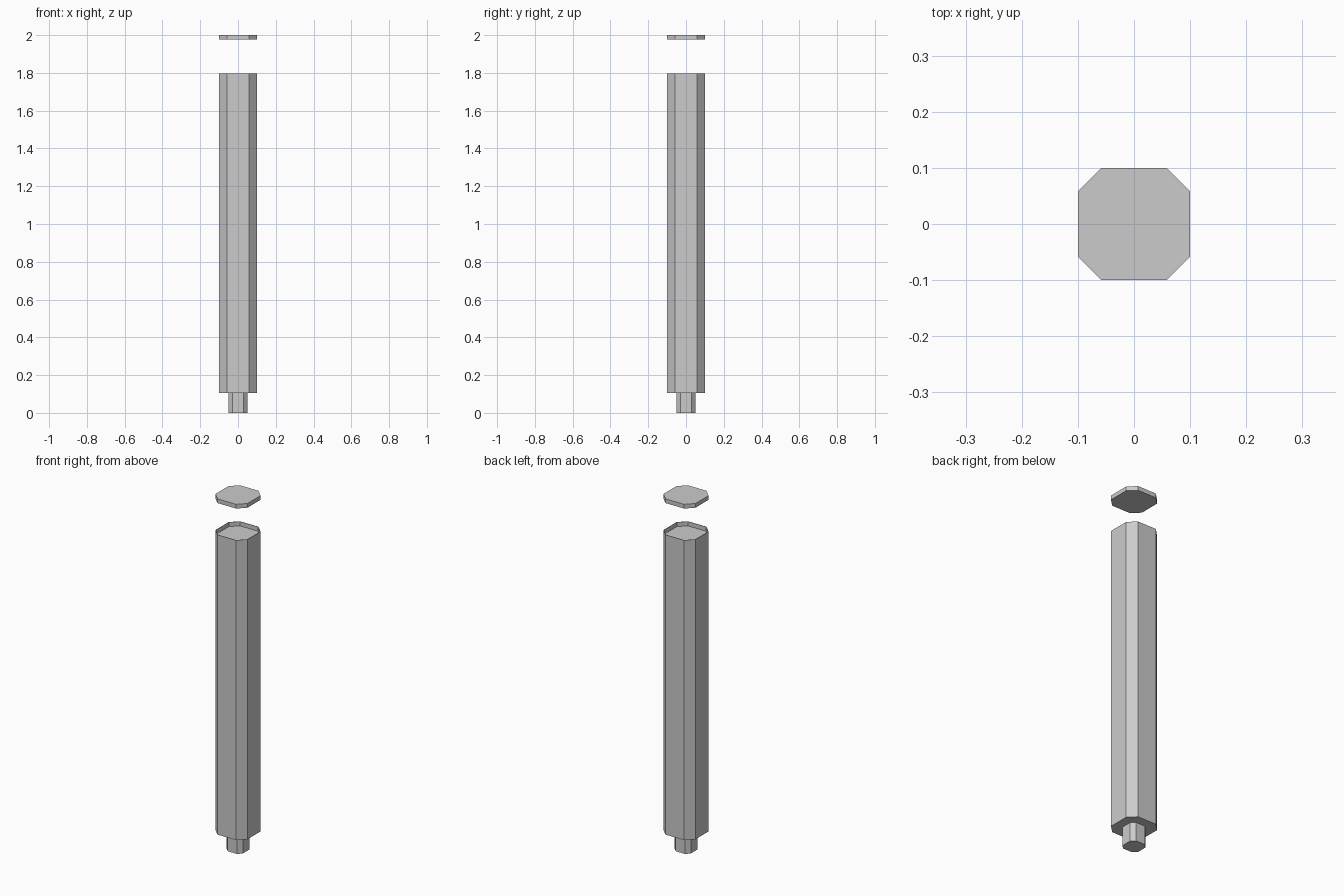
import bpy, bmesh

if "Cube" in bpy.data.objects:
    bpy.data.objects.remove(bpy.data.objects["Cube"])


def octagon(half, flat):
    # square cross-section with chamfered corners
    return [(flat, -half), (half, -flat), (half, flat), (flat, half),
            (-flat, half), (-half, flat), (-half, -flat), (-flat, -half)]


def make_object(name, bm):
    mesh = bpy.data.meshes.new(name)
    bmesh.ops.recalc_face_normals(bm, faces=bm.faces)
    bm.to_mesh(mesh)
    bm.free()
    obj = bpy.data.objects.new(name, mesh)
    bpy.context.collection.objects.link(obj)
    return obj


def prism(name, half, flat, z0, z1, rim=None):
    """Octagonal prism; rim=(wall, depth) sinks a recess into its top."""
    bm = bmesh.new()
    base = bm.faces.new([bm.verts.new((x, y, z0)) for x, y in octagon(half, flat)])
    top = bmesh.ops.extrude_face_region(bm, geom=[base], use_keep_orig=True)["geom"]
    bmesh.ops.translate(bm, vec=(0, 0, z1 - z0),
                        verts=[v for v in top if isinstance(v, bmesh.types.BMVert)])
    if rim:
        wall, depth = rim
        lid = [f for f in top if isinstance(f, bmesh.types.BMFace)][0]
        bm.normal_update()
        bmesh.ops.inset_region(bm, faces=[lid], thickness=wall)
        sunk = bmesh.ops.extrude_discrete_faces(bm, faces=[lid])["faces"][0]
        inner = list(sunk.verts)
        bmesh.ops.translate(bm, vec=(0, 0, -depth), verts=inner)
    return make_object(name, bm)


# ground peg
prism("ground_peg", 0.05, 0.029, 0.0, 0.105)
# main post
prism("post", 0.1, 0.058, 0.105, 1.772)
# shallow tray with a thin rim on top of the post
prism("lamp_tray", 0.1, 0.058, 1.772, 1.797, rim=(0.003, 0.0245))
# floating cap above the open lamp gap
prism("cap", 0.1, 0.058, 1.976, 2.0)
